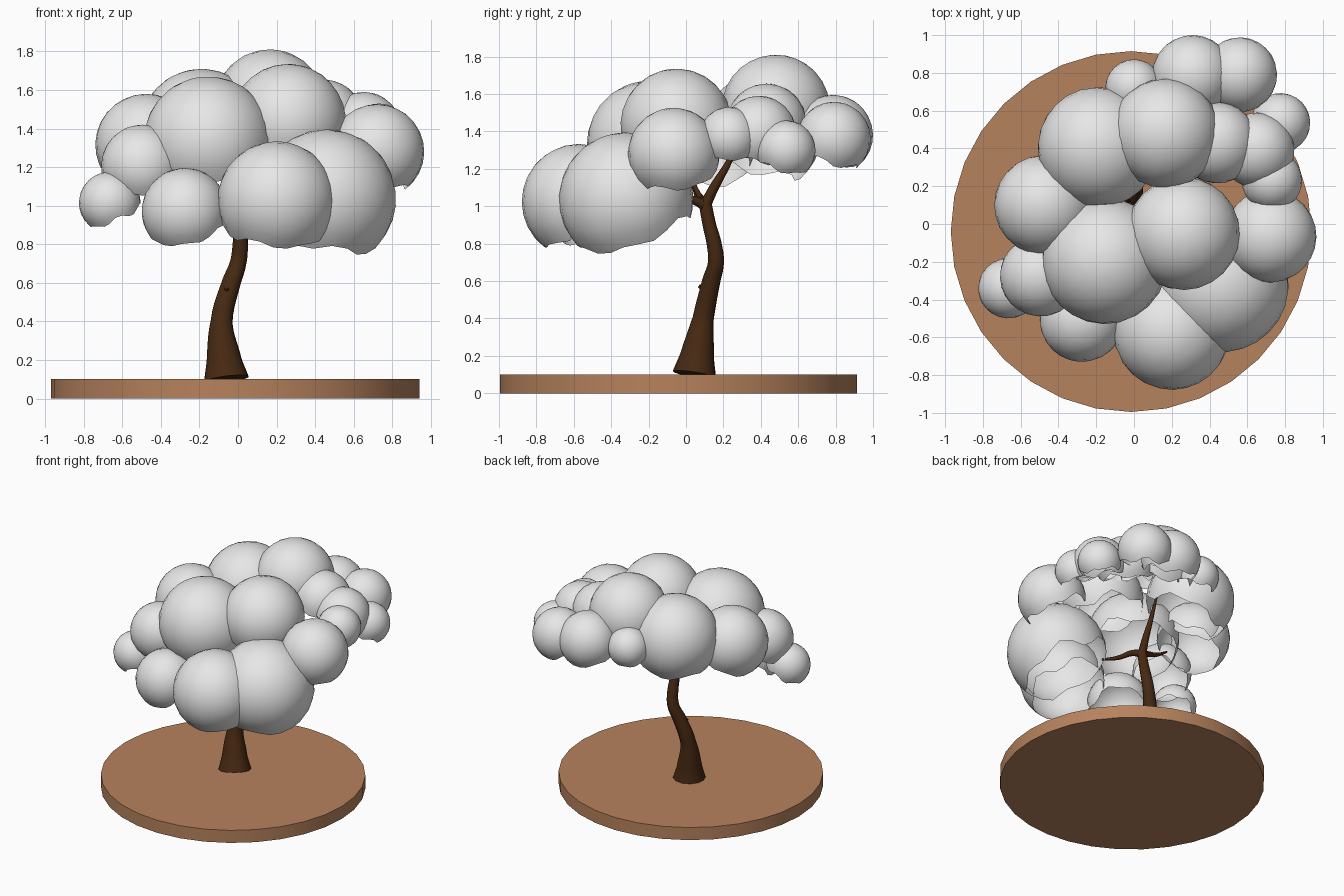
import bpy, bmesh, math
from mathutils import Vector

if "Cube" in bpy.data.objects:
    bpy.data.objects.remove(bpy.data.objects["Cube"])


def material(name, rgb):
    m = bpy.data.materials.new(name)
    m.diffuse_color = (*rgb, 1)
    m.use_nodes = True
    m.node_tree.nodes["Principled BSDF"].inputs["Base Color"].default_value = m.diffuse_color
    return m


SOIL = material("tan_base", (0.47, 0.225, 0.11))
BARK = material("dark_bark", (0.062, 0.022, 0.006))
LEAF = material("grey_foliage", (0.8, 0.8, 0.8))


def mesh_object(name, bm, mat, angle):
    me = bpy.data.meshes.new(name)
    bm.to_mesh(me)
    bm.free()
    me.materials.append(mat)
    ob = bpy.data.objects.new(name, me)
    bpy.context.collection.objects.link(ob)
    select(ob)
    bpy.ops.object.shade_smooth_by_angle(angle=math.radians(angle))
    return ob


def select(ob):
    bpy.ops.object.select_all(action='DESELECT')
    ob.select_set(True)
    bpy.context.view_layer.objects.active = ob


def limb(name, points):
    """Smooth tapering tube through (x, y, z, radius) points."""
    cu = bpy.data.curves.new(name, 'CURVE')
    cu.dimensions = '3D'
    cu.bevel_depth = 1.0
    cu.bevel_resolution = 4
    cu.resolution_u = 5
    cu.use_fill_caps = True
    sp = cu.splines.new('BEZIER')
    sp.bezier_points.add(len(points) - 1)
    for bp, (x, y, z, r) in zip(sp.bezier_points, points):
        bp.co = (x, y, z)
        bp.radius = r
        bp.handle_left_type = bp.handle_right_type = 'AUTO'
    ob = bpy.data.objects.new(name, cu)
    bpy.context.collection.objects.link(ob)
    cu.materials.append(BARK)
    select(ob)
    bpy.ops.object.convert(target='MESH')
    bpy.ops.object.shade_smooth_by_angle(angle=math.radians(50))


def dome(name, x, y, z, r, phase):
    """Open leaf shell: a sphere with a wavy rim, opening turned to the trunk."""
    segs, rows = 24, 9
    out = Vector((x - 0.08, y - 0.08, 0))
    dist = out.length
    axis = (out.normalized() * min(0.5, dist) + Vector((0, 0, 1))).normalized()
    turn = Vector((0, 0, 1)).rotation_difference(axis)
    c = Vector((x, y, z))
    bm = bmesh.new()
    pole = bm.verts.new(c + axis * r)
    rings = []
    for i in range(1, rows + 1):
        ring = []
        for j in range(segs):
            a = 2 * math.pi * j / segs
            wave = 0.07 * math.sin(6 * a + phase) + 0.05 * math.sin(4 * a + 2 * phase)
            t = math.acos(-0.42 + wave) * i / rows
            p = Vector((math.sin(t) * math.cos(a), math.sin(t) * math.sin(a), math.cos(t)))
            ring.append(bm.verts.new(c + turn @ (p * r)))
        rings.append(ring)
    for j in range(segs):
        k = (j + 1) % segs
        bm.faces.new((pole, rings[0][j], rings[0][k]))
        for lo, hi in zip(rings[1:], rings):
            bm.faces.new((hi[j], lo[j], lo[k], hi[k]))
    mesh_object(name, bm, LEAF, 60)


# Round base
bm = bmesh.new()
bmesh.ops.create_cone(bm, cap_ends=True, segments=32, radius1=0.955, radius2=0.955, depth=0.1)
bmesh.ops.translate(bm, verts=bm.verts, vec=(-0.015, -0.04, 0.05))
mesh_object("round_base", bm, SOIL, 30)

# Curved trunk, its branches and a small broken stub
limb("trunk", [(-0.06, 0.045, 0.1, 0.118), (-0.072, 0.06, 0.2, 0.092), (-0.085, 0.092, 0.4, 0.057),
               (-0.035, 0.135, 0.6, 0.049), (0.0, 0.16, 0.7, 0.043), (0.012, 0.15, 0.8, 0.04),
               (0.012, 0.125, 0.9, 0.036), (0.01, 0.1, 1.03, 0.034)])
limb("front_branch", [(0.01, 0.11, 1.0, 0.03), (0.04, 0.03, 1.035, 0.022),
                      (0.08, -0.08, 1.03, 0.016), (0.13, -0.2, 1.05, 0.007)])
limb("left_branch", [(0.01, 0.1, 1.01, 0.03), (-0.07, 0.07, 1.05, 0.021),
                     (-0.17, 0.05, 1.09, 0.015), (-0.29, 0.02, 1.17, 0.007)])
limb("back_branch", [(0.01, 0.1, 1.0, 0.032), (0.02, 0.15, 1.1, 0.026),
                     (0.03, 0.22, 1.22, 0.018), (0.04, 0.3, 1.38, 0.008)])
limb("twig", [(-0.03, 0.085, 1.03, 0.016), (-0.05, 0.05, 1.1, 0.012), (-0.08, 0.02, 1.19, 0.005)])
limb("stub", [(-0.05, 0.13, 0.53, 0.02), (-0.057, 0.09, 0.56, 0.014), (-0.06, 0.07, 0.575, 0.01)])

# Foliage domes: x, y, z, radius
DOMES = [
    (-0.155, -0.195, 1.335, 0.335), (0.26, -0.05, 1.435, 0.30), (0.165, 0.48, 1.52, 0.29),
    (-0.19, 0.405, 1.39, 0.32), (-0.475, 0.10, 1.315, 0.265), (-0.495, -0.275, 1.205, 0.215),
    (-0.665, -0.34, 1.015, 0.16), (-0.275, -0.505, 0.97, 0.225), (0.2, -0.57, 1.025, 0.308),
    (0.46, -0.32, 1.035, 0.36), (0.72, -0.065, 1.28, 0.246), (0.44, 0.43, 1.44, 0.215),
    (0.65, 0.39, 1.39, 0.2), (0.73, 0.23, 1.37, 0.16), (0.775, 0.535, 1.30, 0.158),
    (0.31, 0.785, 1.38, 0.215), (0.56, 0.79, 1.36, 0.198), (0.0, 0.72, 1.38, 0.152),
]
for i, d in enumerate(DOMES):
    dome(f"foliage_{i + 1}", *d, phase=1.7 * i)
